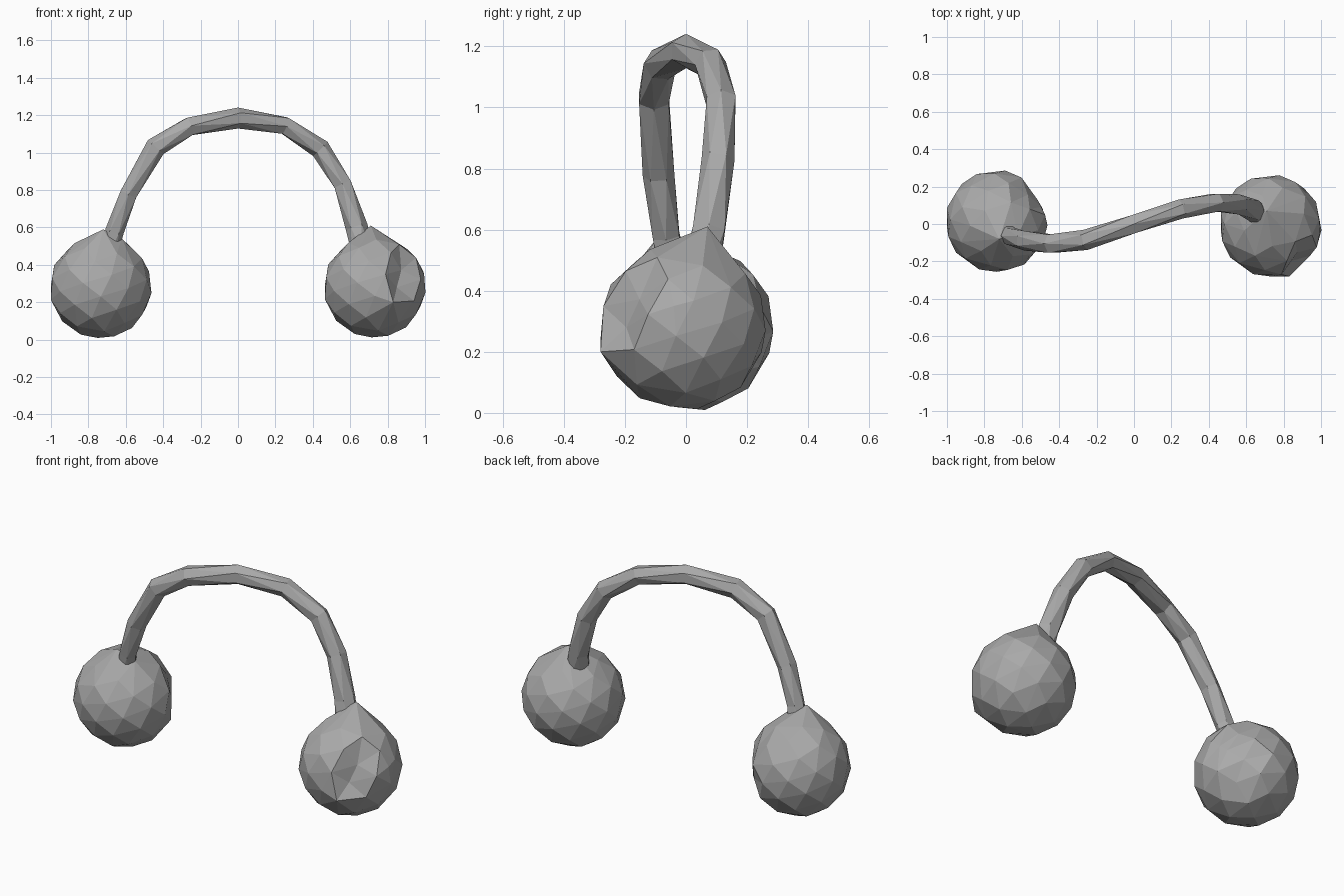
import bpy, bmesh, math
from mathutils import Vector

cube = bpy.data.objects.get("Cube")
if cube:
    bpy.data.objects.remove(cube, do_unlink=True)

grey = bpy.data.materials.new("plain_grey")
grey.use_nodes = True
grey.diffuse_color = (0.4, 0.4, 0.4, 1)
grey.node_tree.nodes["Principled BSDF"].inputs["Base Color"].default_value = grey.diffuse_color


def finish(bm, name):
    bmesh.ops.recalc_face_normals(bm, faces=bm.faces)
    mesh = bpy.data.meshes.new(name)
    bm.to_mesh(mesh)
    bm.free()
    mesh.materials.append(grey)
    obj = bpy.data.objects.new(name, mesh)
    bpy.context.collection.objects.link(obj)


def ball(name, center, radius, peaks, crease, depth):
    """Faceted ball: hull of evenly spread points plus peaks, with a pushed-in crease."""
    bm = bmesh.new()
    c = Vector(center)
    count = 62
    for i in range(count):
        z = 1 - (2 * i + 1) / count
        a = i * math.pi * (3 - math.sqrt(5))
        s = math.sqrt(1 - z * z)
        bm.verts.new(c + radius * Vector((s * math.cos(a), s * math.sin(a), z)))
    for p in peaks:
        bm.verts.new(p)
    hull = bmesh.ops.convex_hull(bm, input=bm.verts)
    loose = [v for v in bm.verts if not v.link_faces]
    bmesh.ops.delete(bm, geom=loose, context='VERTS')
    start, end = Vector(crease[0]), Vector(crease[1])
    line = end - start
    for v in bm.verts:
        t = min(1, max(0, (v.co - start).dot(line) / line.length_squared))
        if (v.co - start - line * t).length < 0.07:
            v.co = c + (v.co - c) * depth
    finish(bm, name)


# Two faceted balls, each drawn up to a point where the handle joins
ball("right_ball", (-0.735, 0.015, 0.28), 0.275,
     [(-0.72, -0.08, 0.59), (-0.62, -0.06, 0.54), (-0.47, 0.1, 0.33)],
     [(-0.52, 0.12, 0.4), (-0.56, 0.17, 0.15)], 0.9)
ball("left_ball", (0.73, -0.01, 0.283), 0.275,
     [(0.71, 0.07, 0.61), (0.89, -0.05, 0.46), (0.995, -0.04, 0.35), (0.83, -0.28, 0.2)],
     [(0.91, -0.13, 0.39), (0.87, -0.2, 0.28)], 0.8)

# Arched handle: centre points with radius, swept as a six-sided bar
path = [(-0.69, -0.04, 0.45, 0.05), (-0.66, -0.065, 0.58, 0.05), (-0.585, -0.09, 0.78, 0.052),
        (-0.44, -0.105, 1.03, 0.056), (-0.26, -0.085, 1.14, 0.055), (0, 0, 1.185, 0.056),
        (0.25, 0.08, 1.145, 0.052), (0.44, 0.115, 1.02, 0.054), (0.56, 0.105, 0.83, 0.054),
        (0.635, 0.075, 0.6, 0.06), (0.66, 0.05, 0.47, 0.06)]
SIDES = 6
bm = bmesh.new()
rings = []
for i, (x, y, z, r) in enumerate(path):
    before, after = path[max(i - 1, 0)], path[min(i + 1, len(path) - 1)]
    tangent = (Vector(after[:3]) - Vector(before[:3])).normalized()
    side = Vector((0, 1, 0)) - tangent * tangent.y
    side.normalize()
    up = side.cross(tangent)
    ring = []
    for k in range(SIDES):
        a = math.tau * (k + 0.5 * (i % 2)) / SIDES
        ring.append(bm.verts.new(Vector((x, y, z)) + r * (side * math.cos(a) + up * math.sin(a))))
    rings.append(ring)
# Bridge each ring to the next with triangles that follow the half-step twist
for i, (low, high) in enumerate(zip(rings, rings[1:])):
    if i % 2:
        low, high = high, low
    for k in range(SIDES):
        n = (k + 1) % SIDES
        bm.faces.new((low[k], low[n], high[k]))
        bm.faces.new((low[n], high[n], high[k]))
bm.faces.new(rings[0])
bm.faces.new(rings[-1])
finish(bm, "handle")
